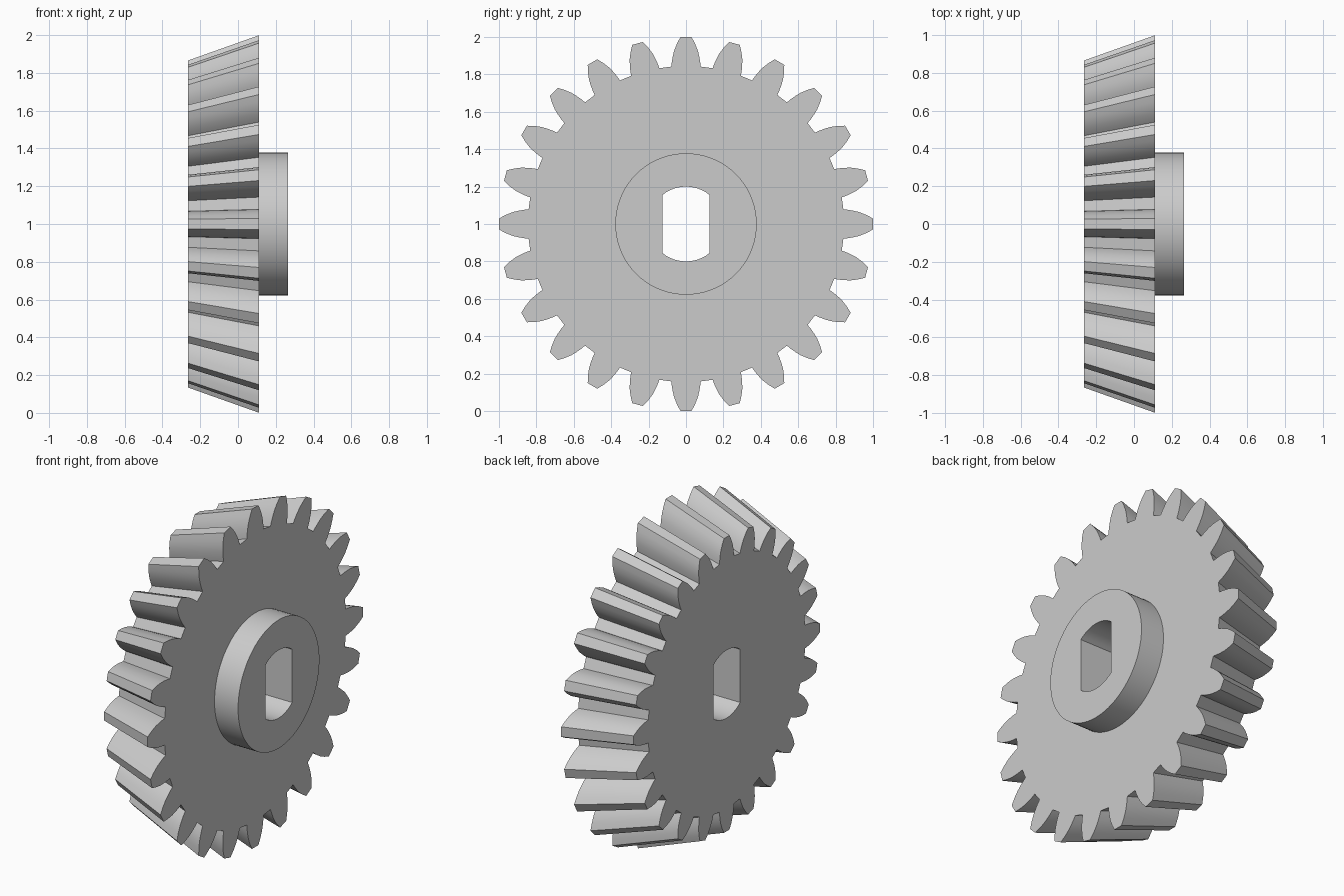
import bpy, bmesh
from math import sin, cos, pi, radians, asin

if "Cube" in bpy.data.objects:
    bpy.data.objects.remove(bpy.data.objects["Cube"], do_unlink=True)

TEETH = 24
BACK, FACE, HUB_END = -0.265, 0.112, 0.265
TAPER = 0.866
HUB_RADIUS, BORE_RADIUS, BORE_HALF = 0.378, 0.2, 0.125

# One tooth flank: radius and half angle in degrees, root to tip
FLANK = [(0.845, 5.3), (0.87, 5.0), (0.9, 4.5), (0.93, 3.9), (0.965, 2.9), (1.0, 1.7)]


def polar(r, a):
    return (r * cos(a), r * sin(a))


def gear_outline():
    tooth = [(r, -a) for r, a in FLANK] + [(r, a) for r, a in reversed(FLANK)]
    return [polar(r, radians(a) + 2 * pi * i / TEETH)
            for i in range(TEETH) for r, a in tooth]


def bore_outline(steps=12):
    # Round hole with two flat sides
    half = asin(BORE_HALF / BORE_RADIUS)
    return [polar(BORE_RADIUS, c - half + 2 * half * i / steps)
            for c in (pi / 2, 3 * pi / 2) for i in range(steps + 1)]


bm = bmesh.new()


def ring(outline, x, scale=1.0):
    verts = [bm.verts.new((x, y * scale, 1 + z * scale)) for y, z in outline]
    edges = [bm.edges.new((v, verts[(i + 1) % len(verts)])) for i, v in enumerate(verts)]
    return verts, edges


def wall(a, b):
    n = len(a[0])
    for i in range(n):
        j = (i + 1) % n
        bm.faces.new((a[0][i], a[0][j], b[0][j], b[0][i]))


def flat_face(outer, inner, direction):
    bmesh.ops.triangle_fill(bm, edges=outer[1] + inner[1], use_beauty=True,
                            normal=(direction, 0, 0))


teeth, bore = gear_outline(), bore_outline()
circle = [polar(HUB_RADIUS, 2 * pi * i / 72) for i in range(72)]

gear_back = ring(teeth, BACK, TAPER)
gear_face = ring(teeth, FACE)
hub_base = ring(circle, FACE)
hub_top = ring(circle, HUB_END)
bore_front = ring(bore, HUB_END)
bore_back = ring(bore, BACK)

# Tapered teeth, raised hub and through bore as one closed skin
wall(gear_back, gear_face)
flat_face(gear_face, hub_base, 1)
wall(hub_base, hub_top)
flat_face(hub_top, bore_front, 1)
wall(bore_front, bore_back)
flat_face(gear_back, bore_back, -1)
bmesh.ops.recalc_face_normals(bm, faces=bm.faces)

mesh = bpy.data.meshes.new("bevel_gear")
bm.to_mesh(mesh)
bm.free()
gear = bpy.data.objects.new("bevel_gear", mesh)
bpy.context.collection.objects.link(gear)

# Plain grey metal
grey = bpy.data.materials.new("light_grey")
grey.use_nodes = True
grey.diffuse_color = (0.6, 0.6, 0.6, 1)
grey.node_tree.nodes["Principled BSDF"].inputs["Base Color"].default_value = (0.6, 0.6, 0.6, 1)
mesh.materials.append(grey)

bpy.ops.object.select_all(action="DESELECT")
gear.select_set(True)
bpy.context.view_layer.objects.active = gear
bpy.ops.object.shade_smooth_by_angle(angle=radians(25))
